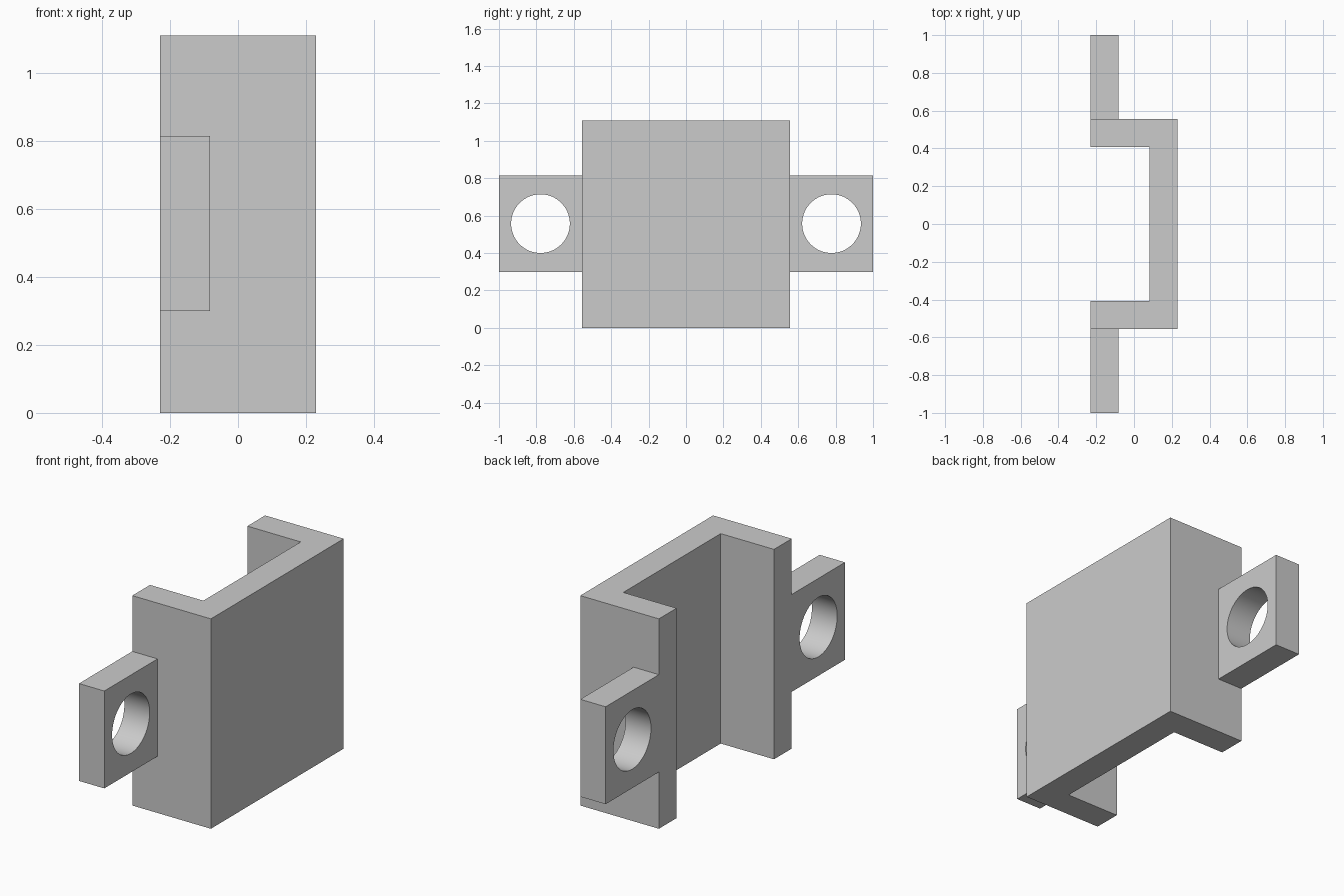
import bpy
import bmesh
import math

cube = bpy.data.objects.get("Cube")
if cube:
    bpy.data.objects.remove(cube, do_unlink=True)

# Main dimensions
HEIGHT = 1.11
DEPTH = 0.23          # half size in x
HALF_WIDTH = 0.555    # half size in y of the channel
WALL = 0.148
TAB_Z = (0.30, 0.815)
HOLE_Y, HOLE_RADIUS = 0.778, 0.157

grey = bpy.data.materials.new("plain grey")
grey.use_nodes = True
colour = (0.6, 0.6, 0.6, 1)
grey.diffuse_color = colour
grey.node_tree.nodes["Principled BSDF"].inputs["Base Color"].default_value = colour


def prism(name, outline, bottom, top):
    """Extrude an xy outline between two heights."""
    bm = bmesh.new()
    face = bm.faces.new([bm.verts.new((x, y, bottom)) for x, y in outline])
    extruded = bmesh.ops.extrude_face_region(bm, geom=[face])["geom"]
    verts = [v for v in extruded if isinstance(v, bmesh.types.BMVert)]
    bmesh.ops.translate(bm, verts=verts, vec=(0, 0, top - bottom))
    bmesh.ops.recalc_face_normals(bm, faces=bm.faces)
    mesh = bpy.data.meshes.new(name)
    bm.to_mesh(mesh)
    bm.free()
    mesh.materials.append(grey)
    obj = bpy.data.objects.new(name, mesh)
    bpy.context.collection.objects.link(obj)
    return obj


def combine(target, other, operation):
    """Apply a boolean and discard the helper."""
    mod = target.modifiers.new(operation.lower(), 'BOOLEAN')
    mod.operation = operation
    mod.solver = 'EXACT'
    mod.object = other
    bpy.ops.object.select_all(action='DESELECT')
    target.select_set(True)
    bpy.context.view_layer.objects.active = target
    bpy.ops.object.modifier_apply(modifier=mod.name)
    bpy.data.objects.remove(other, do_unlink=True)


# U-shaped channel, open towards -x, with a T-free outline mirrored in y
half = [(-DEPTH, HALF_WIDTH - WALL), (-DEPTH, HALF_WIDTH), (DEPTH, HALF_WIDTH)]
inner = (DEPTH - WALL, HALF_WIDTH - WALL)
outline = [inner] + half
outline += [(x, -y) for x, y in reversed(outline)]
bracket = prism("mounting_bracket", outline, 0, HEIGHT)

# Mounting tabs on both sides, each with a round through hole
for side in (-1, 1):
    x0, x1 = -DEPTH, -DEPTH + WALL
    y0, y1 = side * (HALF_WIDTH - WALL / 2), side
    tab = prism("tab", [(x0, y0), (x1, y0), (x1, y1), (x0, y1)], *TAB_Z)
    combine(bracket, tab, 'UNION')

    bpy.ops.mesh.primitive_cylinder_add(
        vertices=64, radius=HOLE_RADIUS, depth=0.6,
        location=(x0, side * HOLE_Y, sum(TAB_Z) / 2),
        rotation=(0, math.pi / 2, 0))
    drill = bpy.context.object
    drill.name = "hole_cutter"
    drill.hide_render = True
    drill.data.materials.append(grey)
    combine(bracket, drill, 'DIFFERENCE')

# Smooth hole walls, crisp edges elsewhere
bpy.ops.object.shade_smooth_by_angle(angle=math.radians(30))
